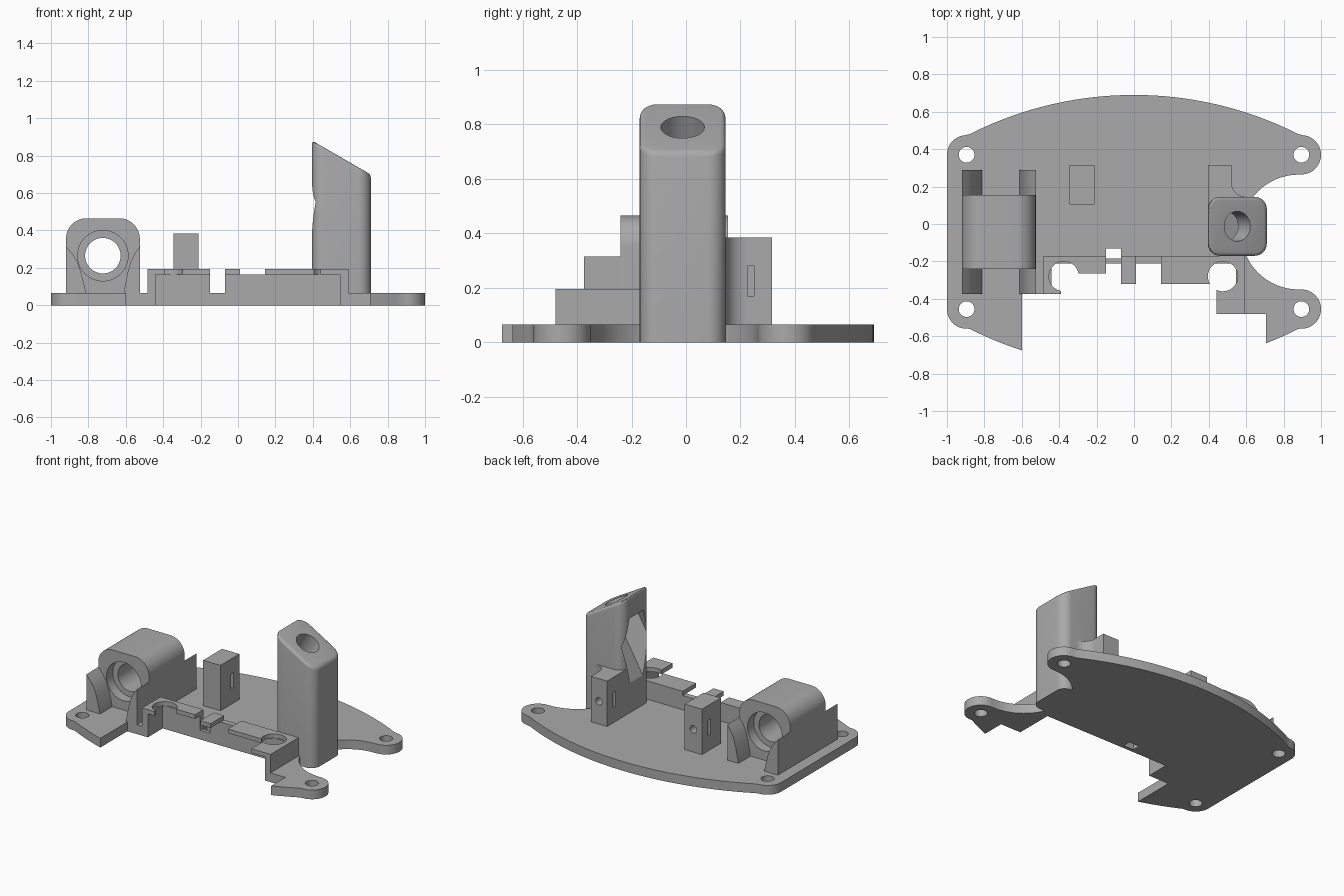
import bpy, bmesh
from math import cos, sin, radians, sqrt
from mathutils import Vector, Matrix

if "Cube" in bpy.data.objects:
    bpy.data.objects.remove(bpy.data.objects["Cube"])

grey = bpy.data.materials.new("plain_grey")
grey.use_nodes = True
colour = (0.4, 0.4, 0.4, 1)
grey.diffuse_color = colour
grey.node_tree.nodes["Principled BSDF"].inputs["Base Color"].default_value = colour


def finish(name, bm):
    bmesh.ops.recalc_face_normals(bm, faces=bm.faces)
    mesh = bpy.data.meshes.new(name)
    bm.to_mesh(mesh)
    bm.free()
    mesh.materials.append(grey)
    ob = bpy.data.objects.new(name, mesh)
    bpy.context.collection.objects.link(ob)
    return ob


def prism(name, pts, lo, hi, axis="Z"):
    """Extrude an outline along z, or an x-z outline along y."""
    bm = bmesh.new()
    place = (lambda a, b: (a, b, lo)) if axis == "Z" else (lambda a, b: (a, lo, b))
    face = bm.faces.new([bm.verts.new(place(*p)) for p in pts])
    out = bmesh.ops.extrude_face_region(bm, geom=[face])
    move = Vector((0, 0, hi - lo)) if axis == "Z" else Vector((0, hi - lo, 0))
    bmesh.ops.translate(bm, vec=move, verts=[v for v in out["geom"] if isinstance(v, bmesh.types.BMVert)])
    return finish(name, bm)


def box(name, x0, x1, y0, y1, z0, z1):
    return prism(name, [(x0, y0), (x1, y0), (x1, y1), (x0, y1)], z0, z1)


def arc(cx, cy, r, a0, a1, n=16):
    steps = [radians(a0 + (a1 - a0) * i / n) for i in range(n + 1)]
    return [(cx + r * cos(a), cy + r * sin(a)) for a in steps]


def disc(cx, cy, r, n=48):
    return arc(cx, cy, r, 0, 360, n)[:-1]


def cut(ob, *cutters):
    bpy.context.view_layer.objects.active = ob
    for c in cutters:
        m = ob.modifiers.new("cut", "BOOLEAN")
        m.operation, m.solver, m.object = "DIFFERENCE", "EXACT", c
        bpy.ops.object.modifier_apply(modifier=m.name)
        bpy.data.objects.remove(c)


# Base plate with four screw lobes and curved front and back edges
def bow(x0, x1, sign, mid, n=32):
    R = 1.95
    xs = [x0 + (x1 - x0) * i / n for i in range(n + 1)]
    return [(x, sign * (mid - R + sqrt(R * R - x * x))) for x in xs]


LX, BACK, FRONT, T = 0.895, 0.37, -0.455, 0.065
outline = bow(0.88, -0.88, 1, 0.69)
outline += arc(-LX, BACK, 0.105, 95, 180) + arc(-LX, FRONT, 0.105, 180, 265)
outline += bow(-0.88, -0.6, -1, 0.77, 8)
outline += [(-0.6, -0.375), (-0.44, -0.375), (-0.44, -0.21), (0.545, -0.21), (0.545, -0.48), (0.705, -0.48)]
outline += bow(0.705, 0.88, -1, 0.77, 6)
outline += arc(LX, FRONT, 0.105, 275, 450, 24)
outline += arc(0.88, -0.043, 0.307, 270, 90, 32)
outline += arc(LX, BACK, 0.105, 270, 445, 24)
plate = prism("base_plate", outline, 0, T)
cut(plate, *[prism("hole", disc(x, y, 0.042), -0.1, 0.2) for x in (-LX, LX) for y in (BACK, FRONT)],
    box("notch", -0.15, -0.07, -0.185, -0.13, -0.1, 0.2))

# Front wall, end cheeks and overhanging shelves
S0, S1 = 0.165, 0.195
box("front_wall_right", -0.46, -0.15, -0.21, -0.17, 0.03, S0)
box("front_wall_left", -0.07, 0.57, -0.21, -0.17, 0.03, S0)
box("right_cheek", -0.485, -0.44, -0.375, -0.17, 0.03, S0)
box("left_cheek", 0.545, 0.59, -0.48, -0.17, 0, S0)
shelf_r = prism("right_shelf", [(-0.485, -0.17), (-0.15, -0.17), (-0.15, -0.265), (-0.39, -0.265),
                                (-0.39, -0.375), (-0.485, -0.375)], S0, S1)
cut(shelf_r, prism("hole", disc(-0.375, -0.28, 0.08), 0.1, 0.3))
box("middle_shelf", -0.07, 0.01, -0.32, -0.17, S0, S1)
shelf_l = prism("left_shelf", [(0.145, -0.17), (0.59, -0.17), (0.59, -0.48), (0.44, -0.48),
                               (0.44, -0.32), (0.145, -0.32)], S0, S1)
cut(shelf_l, prism("hole", disc(0.475, -0.28, 0.08), 0.1, 0.3))

# Mounting posts with a screw hole at the back and a nut slot through the side
for name, x0, x1, y0, cx in (("right_post", -0.345, -0.21, 0.105, -0.278), ("left_post", 0.395, 0.52, 0.1, 0.458)):
    post = box(name, x0, x1, y0, 0.315, 0.03, 0.385)
    cut(post, box("slot", x0 - 0.1, x1 + 0.1, 0.222, 0.25, 0.17, 0.28),
        prism("hole", disc(cx, 0.225, 0.026, 24), 0.16, 0.4, "Y"))
prism("post_fillet", [(0.51, 0.13), (0.6, 0.13)] + arc(0.6, 0.225, 0.08, 270, 180, 10) + [(0.51, 0.225)], 0.03, 0.385)

# Bored clamp body with rounded top
X0, X1, CX, CZ = -0.92, -0.525, -0.7225, 0.265
body = [(X0, 0.03), (X1, 0.03)] + arc(X1 - 0.11, 0.355, 0.11, 0, 90) + arc(X0 + 0.11, 0.355, 0.11, 90, 180)
clamp = prism("clamp_body", body, -0.24, 0.155, "Y")
cut(clamp, prism("bore", disc(CX, CZ, 0.095), -0.5, 0.5, "Y"),
    prism("front_recess", disc(CX, CZ, 0.135), -0.5, -0.17, "Y"),
    prism("back_recess", disc(CX, CZ, 0.135), 0.085, 0.5, "Y"))

# Curved braces before and behind the clamp
for side, edge, sign in (("right", X0, 1), ("left", X1, -1)):
    curve = [(0.108, 0.03), (0.108, T), (0.095, 0.12), (0.08, 0.18), (0.06, 0.235), (0.035, 0.275), (0, 0.315)]
    pts = [(edge, 0.03)] + [(edge + sign * a * (1 if sign > 0 else 0.8), z) for a, z in curve]
    prism(side + "_front_brace", pts, -0.375, -0.235, "Y")
    prism(side + "_back_brace", pts, 0.15, 0.29, "Y")

# Rounded tower with a sloping top
TX0, TX1, TY0, TY1, r = 0.395, 0.71, -0.17, 0.145, 0.065
loop = []
for cx, cy, a in ((TX1 - r, TY1 - r, 0), (TX0 + r, TY1 - r, 90), (TX0 + r, TY0 + r, 180), (TX1 - r, TY0 + r, 270)):
    loop += arc(cx, cy, r, a, a + 90, 10)
tower = prism("tower", loop, 0, 1)
bm = bmesh.new()
bm.from_mesh(tower.data)
slope = Vector((0.5, 0, sqrt(0.75)))
top = Vector((0.5525, -0.0125, 0.79))
out = bmesh.ops.bisect_plane(bm, geom=bm.verts[:] + bm.edges[:] + bm.faces[:], plane_co=top, plane_no=slope, clear_outer=True)
rim = [e for e in out["geom_cut"] if isinstance(e, bmesh.types.BMEdge)]
bmesh.ops.contextual_create(bm, geom=rim)
bmesh.ops.bevel(bm, geom=rim, offset=0.018, segments=4, profile=0.5, affect="EDGES")
bmesh.ops.recalc_face_normals(bm, faces=bm.faces)
bm.to_mesh(tower.data)
bm.free()


# Slanted screw hole that opens into a six-sided nut pocket
def slanted(name, pts, d0, d1):
    ob = prism(name, pts, -d1, -d0)
    ob.data.transform(Matrix.Translation(top) @ Matrix.Rotation(radians(30), 4, "Y"))
    return ob


cut(tower, slanted("hole", disc(0, 0, 0.08), -0.1, 0.3),
    slanted("nut_pocket", arc(0, 0, 0.14, 90, 390, 5), 0.13, 0.7))

# Smooth curved surfaces, keep corners sharp
for ob in bpy.context.collection.objects:
    ob.select_set(ob.type == "MESH")
bpy.context.view_layer.objects.active = plate
bpy.ops.object.shade_smooth_by_angle(angle=radians(30))
